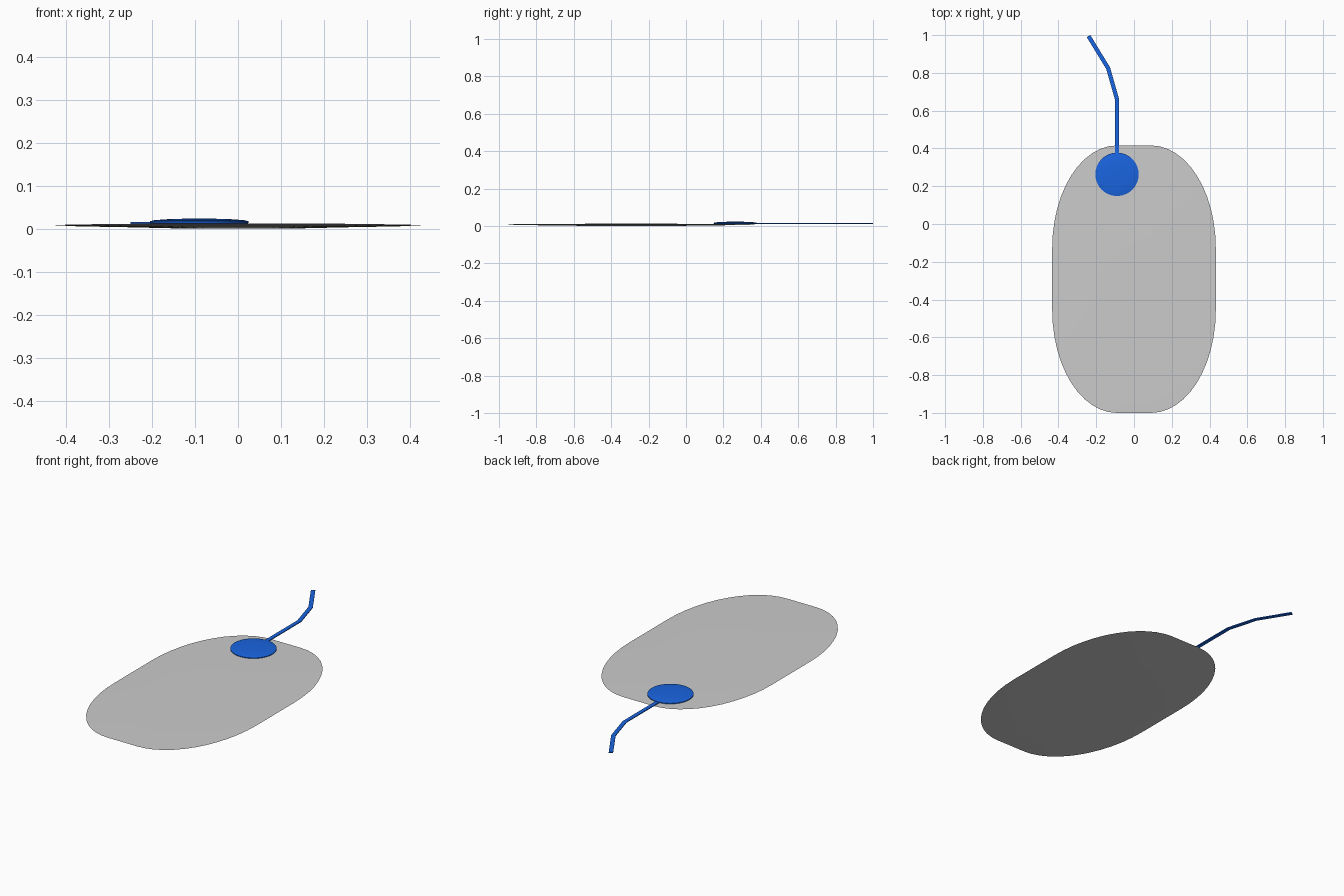
import bpy, bmesh, math
from mathutils import Vector

if "Cube" in bpy.data.objects:
    bpy.data.objects.remove(bpy.data.objects["Cube"])


def make_object(name, bm, color=None):
    bmesh.ops.recalc_face_normals(bm, faces=bm.faces)
    mesh = bpy.data.meshes.new(name)
    bm.to_mesh(mesh)
    bm.free()
    obj = bpy.data.objects.new(name, mesh)
    bpy.context.collection.objects.link(obj)
    if color:
        mesh.materials.append(color)
    bpy.context.view_layer.objects.active = obj
    obj.select_set(True)
    bpy.ops.object.shade_smooth_by_angle(angle=math.radians(30))
    obj.select_set(False)
    return obj


def loft(bm, outline, center, levels):
    """Stack scaled copies of an outline and cap both ends."""
    rings = [[bm.verts.new((center[0] + x * s, center[1] + y * s, z)) for x, y in outline]
             for s, z in levels]
    n = len(outline)
    for a, b in zip(rings, rings[1:]):
        for i in range(n):
            j = (i + 1) % n
            bm.faces.new((a[i], a[j], b[j], b[i]))
    bm.faces.new(rings[0][::-1])
    bm.faces.new(rings[-1])


blue = bpy.data.materials.new("blue")
blue.diffuse_color = (0.01, 0.13, 0.75, 1)
blue.use_nodes = True
blue.node_tree.nodes["Principled BSDF"].inputs["Base Color"].default_value = blue.diffuse_color

# Thin cushion-shaped base with elliptical corners and short flat ends
outline = []
for q, (sx, sy) in enumerate(((1, 1), (-1, 1), (-1, -1), (1, -1))):
    for i in range(13):
        t = math.radians(90 * q + 90 * i / 12)
        outline.append((sx * 0.09 + 0.343 * math.cos(t),
                        sy * 0.165 + 0.543 * math.sin(t)))
bm = bmesh.new()
loft(bm, outline, (0, -0.292),
     [(0.3, 0.0), (0.6, 0.003), (0.86, 0.005), (1.0, 0.008),
      (0.86, 0.0095), (0.6, 0.011), (0.3, 0.012)])
make_object("base_pad", bm)

# Low domed round button
circle = [(0.115 * math.cos(math.tau * i / 32), 0.115 * math.sin(math.tau * i / 32))
          for i in range(32)]
bm = bmesh.new()
loft(bm, circle, (-0.09, 0.263),
     [(0.95, 0.010), (1.0, 0.013), (1.0, 0.017), (0.9, 0.0195),
      (0.6, 0.022), (0.25, 0.023)])
make_object("round_button", bm, blue)

# Flat bent cord trailing off the back
path = [Vector(p) for p in ((-0.09, 0.36), (-0.09, 0.66), (-0.137, 0.825), (-0.241, 0.995))]
half_w, z_low, z_high = 0.011, 0.011, 0.0155
bm = bmesh.new()
rings = []
for i, p in enumerate(path):
    d_in = (p - path[max(i - 1, 0)]).normalized()
    d_out = (path[min(i + 1, len(path) - 1)] - p).normalized()
    d = (d_in + d_out).normalized()
    side = Vector((-d.y, d.x)) * half_w
    a, b = p + side, p - side
    rings.append([bm.verts.new(v) for v in
                  ((a.x, a.y, z_low), (b.x, b.y, z_low),
                   (b.x, b.y, z_high), (a.x, a.y, z_high))])
for r, s in zip(rings, rings[1:]):
    for i in range(4):
        j = (i + 1) % 4
        bm.faces.new((r[i], r[j], s[j], s[i]))
bm.faces.new(rings[0])
bm.faces.new(rings[-1])
make_object("cord", bm, blue)
